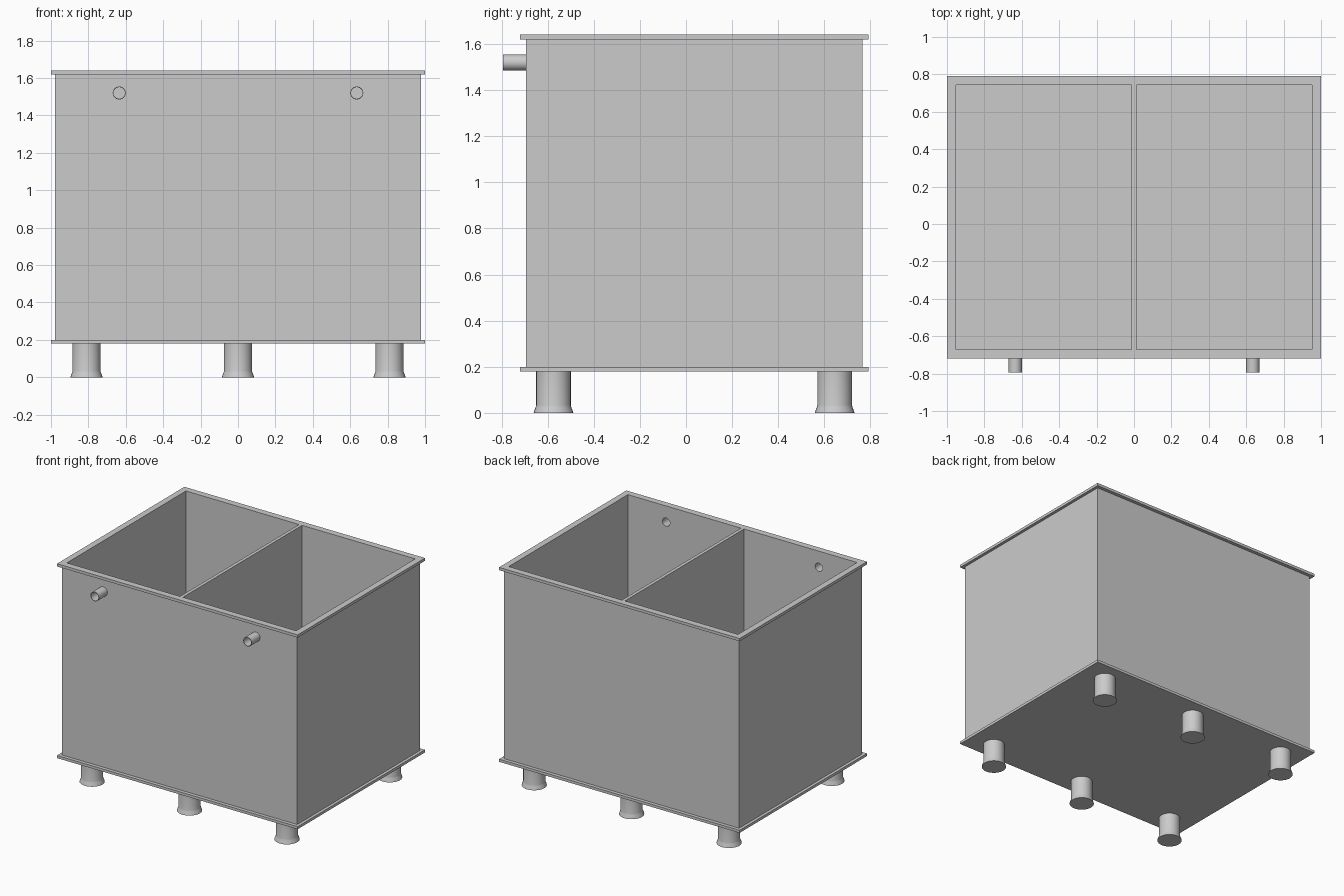
import bpy, bmesh, math
from mathutils import Matrix, Vector

if "Cube" in bpy.data.objects:
    bpy.data.objects.remove(bpy.data.objects["Cube"])

CY = 0.036            # depth centre of the tank
OX, OY = 0.978, 0.73  # outer half sizes of the walls
IX, IY = 0.953, 0.707 # inner half sizes of the walls

grey = bpy.data.materials.new("plain grey")
grey.diffuse_color = (0.6, 0.6, 0.6, 1)
grey.use_nodes = True
grey.node_tree.nodes["Principled BSDF"].inputs["Base Color"].default_value = grey.diffuse_color


def finish(name, bm, smooth=False):
    bmesh.ops.recalc_face_normals(bm, faces=bm.faces[:])
    me = bpy.data.meshes.new(name)
    bm.to_mesh(me)
    bm.free()
    me.materials.append(grey)
    ob = bpy.data.objects.new(name, me)
    bpy.context.collection.objects.link(ob)
    bpy.ops.object.select_all(action='DESELECT')
    ob.select_set(True)
    bpy.context.view_layer.objects.active = ob
    if smooth:
        bpy.ops.object.shade_smooth_by_angle(angle=math.radians(35))
    return ob


def box(name, hx, hy, z0, z1):
    bm = bmesh.new()
    bmesh.ops.create_cube(bm, size=1, matrix=Matrix.Translation((0, CY, (z0 + z1) / 2))
                          @ Matrix.Diagonal((2 * hx, 2 * hy, z1 - z0, 1)))
    return finish(name, bm)


def frame(name, hx, hy, z0, z1):
    """Rectangular tube around the inner opening."""
    bm = bmesh.new()
    rings = []
    for x, y, z in ((hx, hy, z0), (hx, hy, z1), (IX, IY, z1), (IX, IY, z0)):
        rings.append([bm.verts.new((sx * x, CY + sy * y, z))
                      for sx, sy in ((-1, -1), (1, -1), (1, 1), (-1, 1))])
    for i in range(4):
        a, b = rings[i], rings[(i + 1) % 4]
        for j in range(4):
            k = (j + 1) % 4
            bm.faces.new((a[j], a[k], b[k], b[j]))
    return finish(name, bm)


def lathe(name, profile, place, closed=False):
    """Spin (radius, height) points around z, then place the result."""
    bm = bmesh.new()
    vs = [bm.verts.new((r, 0, z)) for r, z in profile]
    es = [bm.edges.new(p) for p in zip(vs, vs[1:])]
    if closed:
        es.append(bm.edges.new((vs[-1], vs[0])))
    bmesh.ops.spin(bm, geom=vs + es, cent=(0, 0, 0), axis=(0, 0, 1),
                   angle=math.tau, steps=32, use_duplicate=False)
    bmesh.ops.remove_doubles(bm, verts=bm.verts[:], dist=1e-5)
    bmesh.ops.transform(bm, matrix=place, verts=bm.verts[:])
    return finish(name, bm, True)


# tank shell: floor plate, walls, top rim, divider
box("bottom_plate", 1.0, 0.756, 0.18, 0.20)
walls = frame("tank_walls", OX, OY, 0.20, 1.62)
frame("top_rim", 1.0, 0.756, 1.62, 1.641)
box("divider", 0.0125, IY, 0.20, 1.641)

# overflow pipes through the front wall
for side, x in (("left", -0.635), ("right", 0.635)):
    bm = bmesh.new()
    bmesh.ops.create_cone(bm, cap_ends=True, segments=32, radius1=0.033, radius2=0.033, depth=0.2,
                          matrix=Matrix.Translation((x, CY - OY, 1.52)) @ Matrix.Rotation(math.pi / 2, 4, 'X'))
    cutter = finish("hole_cutter", bm)
    cutter.hide_render = True
    bpy.context.view_layer.objects.active = walls
    mod = walls.modifiers.new("hole", 'BOOLEAN')
    mod.operation, mod.solver, mod.object = 'DIFFERENCE', 'EXACT', cutter
    bpy.ops.object.modifier_apply(modifier=mod.name)
    bpy.data.objects.remove(cutter)
    length = 0.795 + CY - IY
    lathe(side + "_pipe", [(0.035, 0), (0.035, length), (0.031, length), (0.031, 0)],
          Matrix.Translation((x, CY - IY, 1.52)) @ Matrix.Rotation(math.pi / 2, 4, 'X'), True)

# six flared feet
foot = [(0, 0), (0.086, 0), (0.084, 0.008), (0.077, 0.026), (0.075, 0.034), (0.075, 0.18), (0, 0.18)]
for row, y in (("front", -0.575), ("back", 0.645)):
    for col, x in (("left", -0.81), ("middle", 0), ("right", 0.81)):
        lathe(f"{row}_{col}_foot", foot, Matrix.Translation((x, y, 0)))
